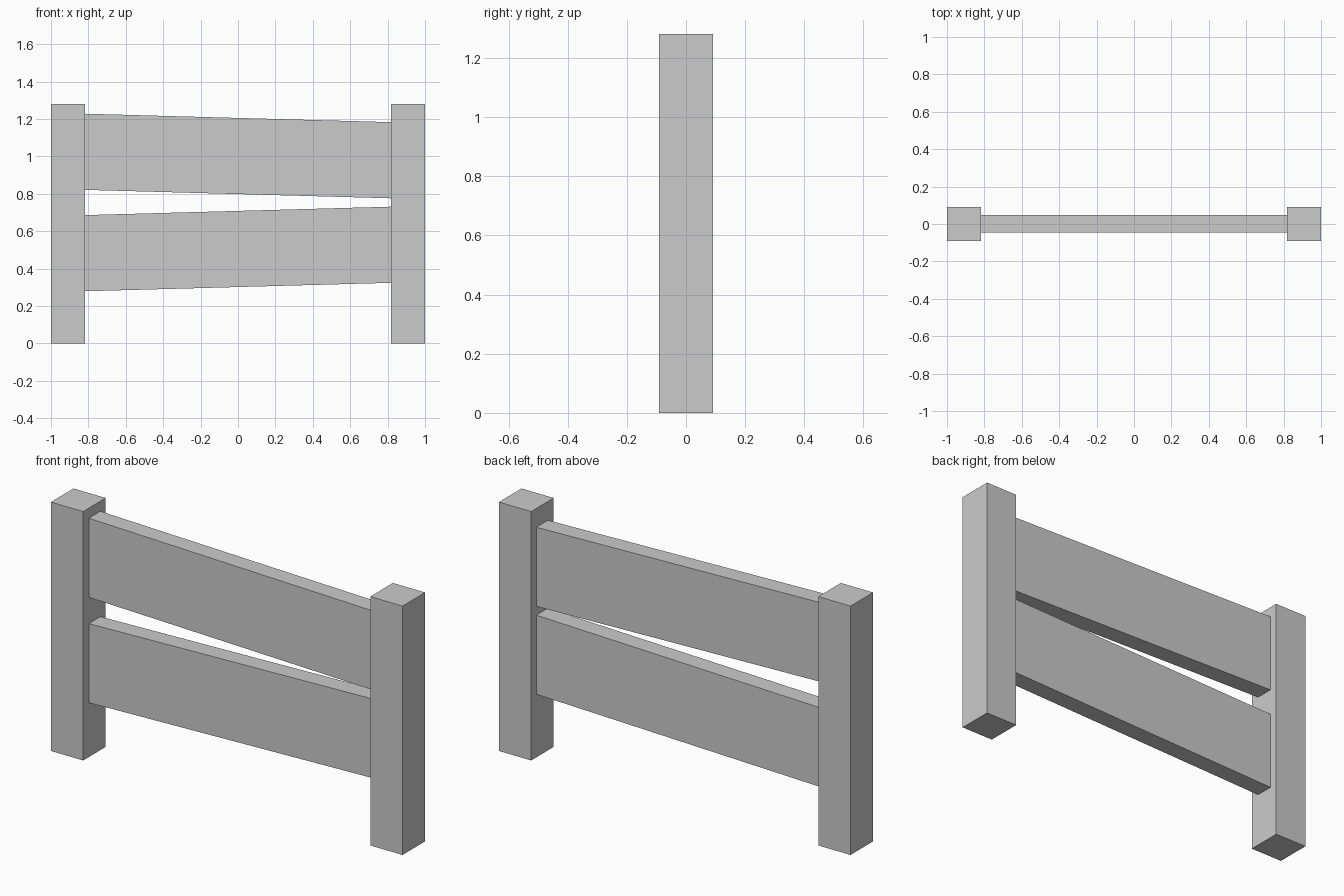
import bpy
import bmesh

if "Cube" in bpy.data.objects:
    bpy.data.objects.remove(bpy.data.objects["Cube"])

POST_W, POST_H = 0.183, 1.28
INNER_X = 1.0 - POST_W      # inner faces of the posts
PLANK_H, PLANK_T = 0.407, 0.094


def box(name, center, size, rise=0.0):
    """Box whose right end is lifted by `rise` (ends stay vertical)."""
    bm = bmesh.new()
    bmesh.ops.create_cube(bm, size=1.0)
    for v in bm.verts:
        shear = v.co.x * rise
        v.co.x *= size[0]
        v.co.y *= size[1]
        v.co.z = v.co.z * size[2] + shear
    mesh = bpy.data.meshes.new(name)
    bm.to_mesh(mesh)
    bm.free()
    obj = bpy.data.objects.new(name, mesh)
    obj.location = center
    bpy.context.collection.objects.link(obj)
    return obj


# Square end posts
for side, label in ((-1, "left"), (1, "right")):
    box(f"{label}_post", (side * (1.0 - POST_W / 2), 0, POST_H / 2),
        (POST_W, POST_W, POST_H))

# Slanted planks between the posts
for name, z, rise in (("upper_plank", 1.002, -0.045), ("lower_plank", 0.505, 0.045)):
    box(name, (0, 0.002, z), (2 * INNER_X, PLANK_T, PLANK_H), rise)
